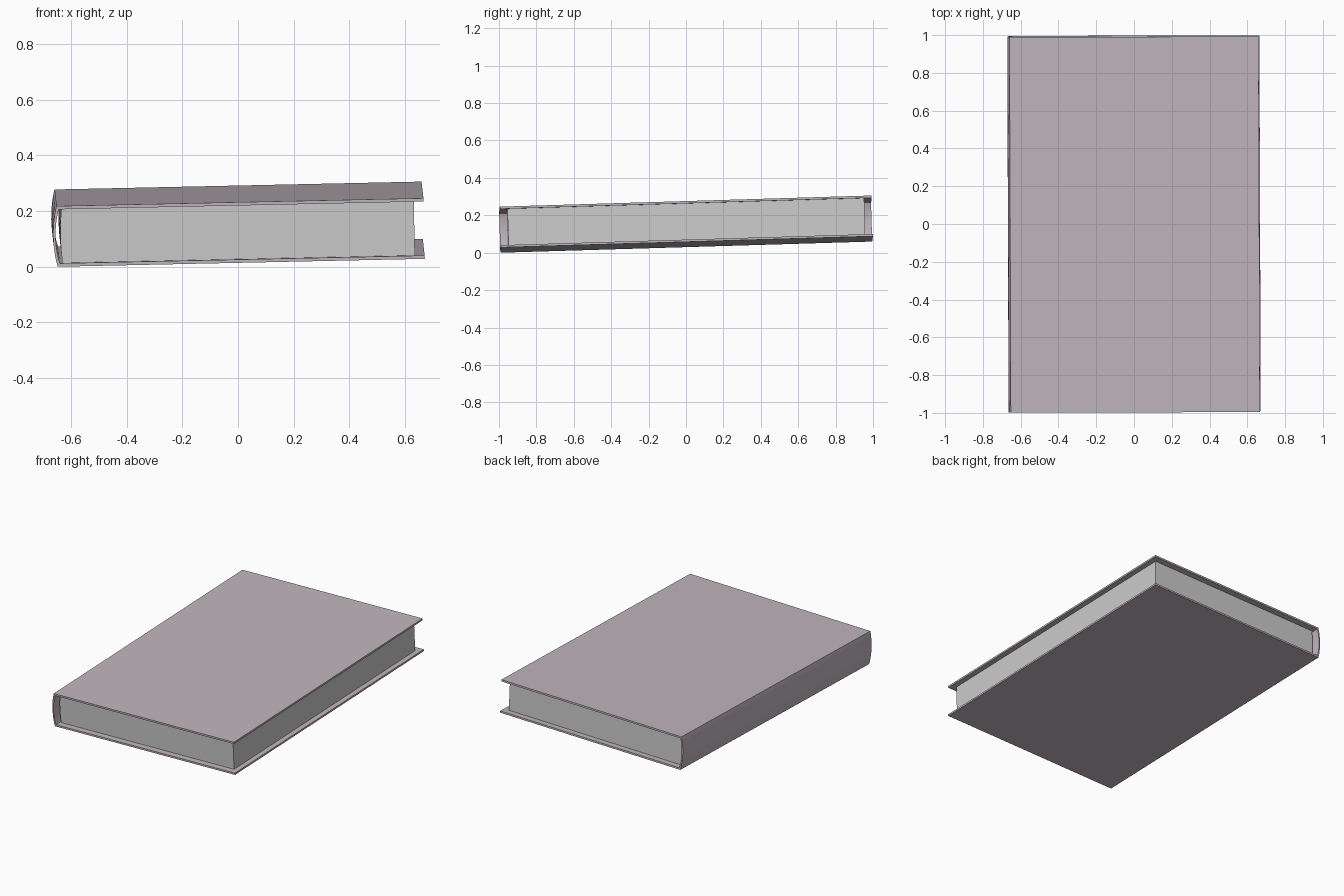
import bpy, bmesh, math
from mathutils import Matrix, Vector

if "Cube" in bpy.data.objects:
    bpy.data.objects.remove(bpy.data.objects["Cube"])

# Slight lean of the whole book: rising towards +x and +y, with a tiny twist
TILT = (Matrix.Rotation(0.0035, 4, 'Z') @ Matrix.Rotation(0.030, 4, 'X')
        @ Matrix.Rotation(-0.0215, 4, 'Y'))
LENGTH, HEIGHT, BOARD = 1.989, 0.218, 0.012
LEFT, RIGHT = -0.655, 0.664


def arc(x, z0, z1, bulge, n=10):
    """Shallow curve from z0 to z1, bowed towards -x."""
    return [(x - bulge * math.sin(math.pi * i / n) ** 0.8, z0 + (z1 - z0) * i / n)
            for i in range(n + 1)]


def strip(name, sections, y0, y1):
    """Sweep a band, given as (outer, inner) point pairs, along y."""
    bm = bmesh.new()
    rings = [[bm.verts.new((p[0], y, p[1])) for p, y in
              ((o, y0), (o, y1), (i, y1), (i, y0))] for o, i in sections]
    for a, b in zip(rings, rings[1:]):
        for k in range(4):
            bm.faces.new((a[k], a[(k + 1) % 4], b[(k + 1) % 4], b[k]))
    bm.faces.new(rings[0])
    bm.faces.new(rings[-1])
    bmesh.ops.recalc_face_normals(bm, faces=bm.faces)
    return finish(name, bm)


def finish(name, bm):
    bmesh.ops.transform(bm, matrix=TILT, verts=bm.verts)
    mesh = bpy.data.meshes.new(name)
    bm.to_mesh(mesh)
    bm.free()
    ob = bpy.data.objects.new(name, mesh)
    bpy.context.collection.objects.link(ob)
    bpy.context.view_layer.objects.active = ob
    bpy.ops.object.select_all(action='DESELECT')
    ob.select_set(True)
    bpy.ops.object.shade_smooth_by_angle(angle=math.radians(30))
    return ob


# Cover: two boards and the rounded spine as one wrapped band
outer = [(RIGHT, 0)] + arc(LEFT, 0, HEIGHT, 0.014) + [(RIGHT, HEIGHT)]
inner = ([(RIGHT, BOARD)] + arc(LEFT + BOARD * 0.7, BOARD, HEIGHT - BOARD, 0.014)
         + [(RIGHT, HEIGHT - BOARD)])
cover = strip("cover", list(zip(outer, inner)), -LENGTH / 2, LENGTH / 2)
mat = bpy.data.materials.new("cover_cloth")
mat.diffuse_color = (0.53, 0.47, 0.51, 1)
mat.use_nodes = True
mat.node_tree.nodes["Principled BSDF"].inputs["Base Color"].default_value = mat.diffuse_color
cover.data.materials.append(mat)

# Page block, set in from the board edges
back = arc(-0.637, BOARD, HEIGHT - BOARD, 0.006)
fore = [(0.629, z) for _, z in back]
pages = strip("pages", list(zip(back, fore)), -0.954, 0.954)

# Centre the book and rest its lowest corner on the ground
pts = [v.co for v in cover.data.vertices]
lo = Vector([min(p[k] for p in pts) for k in range(3)])
hi = Vector([max(p[k] for p in pts) for k in range(3)])
shift = Vector((-(lo.x + hi.x) / 2, -(lo.y + hi.y) / 2, -lo.z))
for ob in (cover, pages):
    ob.data.transform(Matrix.Translation(shift))
